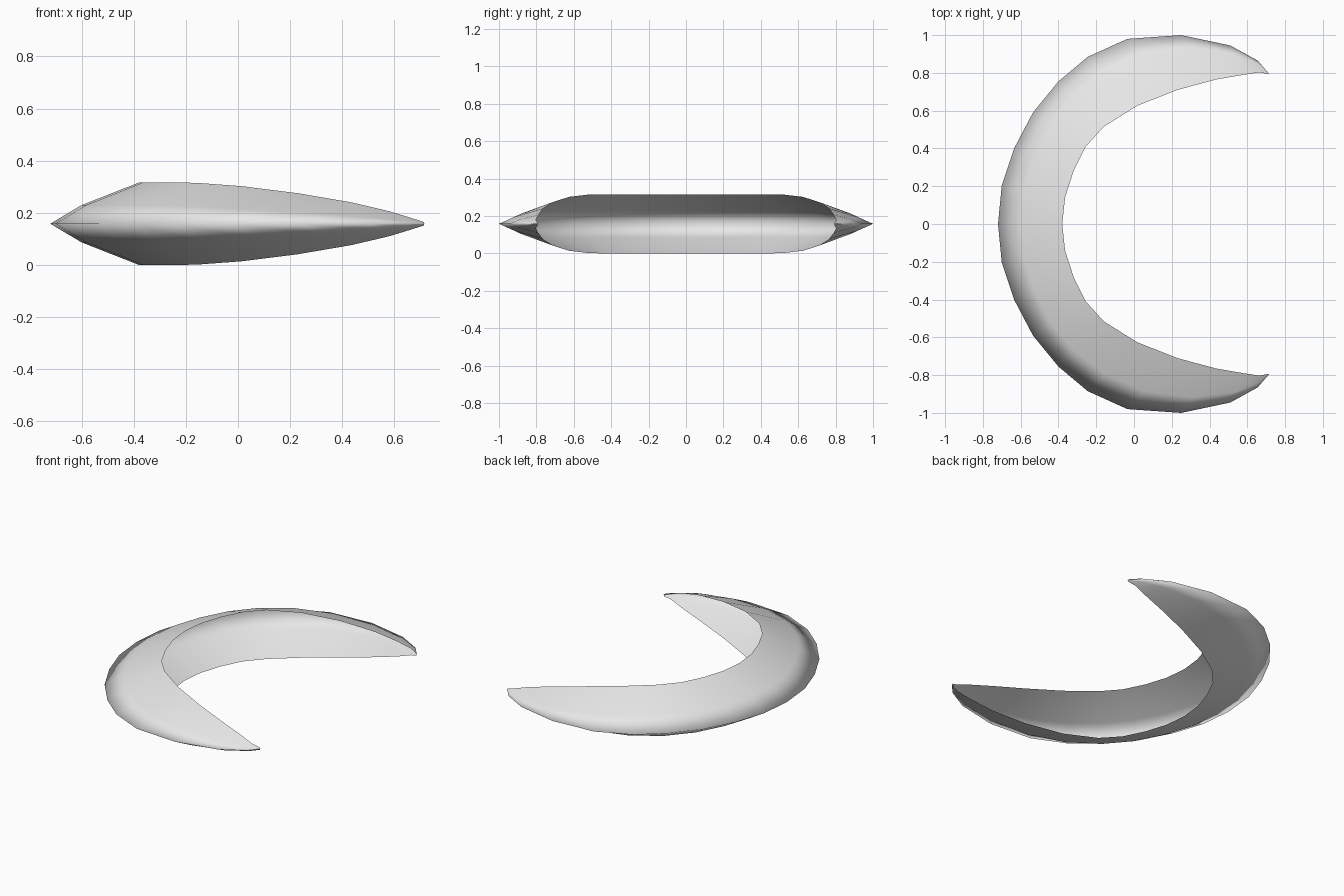
import bpy
import bmesh
from mathutils import Vector

cube = bpy.data.objects.get("Cube")
if cube:
    bpy.data.objects.remove(cube, do_unlink=True)

MID_Z = 0.158

# Outer ridge (x, y), from the middle of the crescent to its tip
RIDGE = [(-.72, 0), (-.70, .205), (-.635, .40), (-.535, .59), (-.40, .755),
         (-.245, .885), (-.035, .98), (.25, 1), (.51, .945), (.655, .865), (.715, .795)]
# Open inner rim (x, y, height above the ridge)
RIM = [(-.38, 0, .158), (-.365, .14, .158), (-.32, .28, .158), (-.255, .41, .158),
       (-.16, .515, .157), (.015, .625, .144), (.23, .71, .117), (.435, .765, .082),
       (.58, .79, .048), (.665, .803, .022), (.712, .793, .007)]


def section(ridge, rim):
    """Points across one half of the bent shell, ridge to rim."""
    a, b = Vector((*ridge, 0)), Vector(rim)
    mid = a.lerp(b, .35)
    mid.z = b.z * .45
    return [a, mid, b]


# Quarter of the hollow shell, completed by mirroring
bm = bmesh.new()
rows = [[bm.verts.new(p) for p in section(a, b)] for a, b in zip(RIDGE, RIM)]
for r, s in zip(rows, rows[1:]):
    for j in range(2):
        bm.faces.new((r[j], r[j + 1], s[j + 1], s[j])).smooth = True
mesh = bpy.data.meshes.new("crescent_shell")
bm.to_mesh(mesh)
bm.free()

shell = bpy.data.objects.new("crescent_shell", mesh)
shell.location.z = MID_Z
bpy.context.collection.objects.link(shell)
mirror = shell.modifiers.new("mirror_halves", 'MIRROR')
mirror.use_axis = (False, True, True)
mirror.merge_threshold = .001

# Single pale grey colour
grey = bpy.data.materials.new("pale_grey")
grey.use_nodes = True
grey.diffuse_color = (.8, .8, .8, 1)
grey.node_tree.nodes["Principled BSDF"].inputs["Base Color"].default_value = (.8, .8, .8, 1)
mesh.materials.append(grey)
